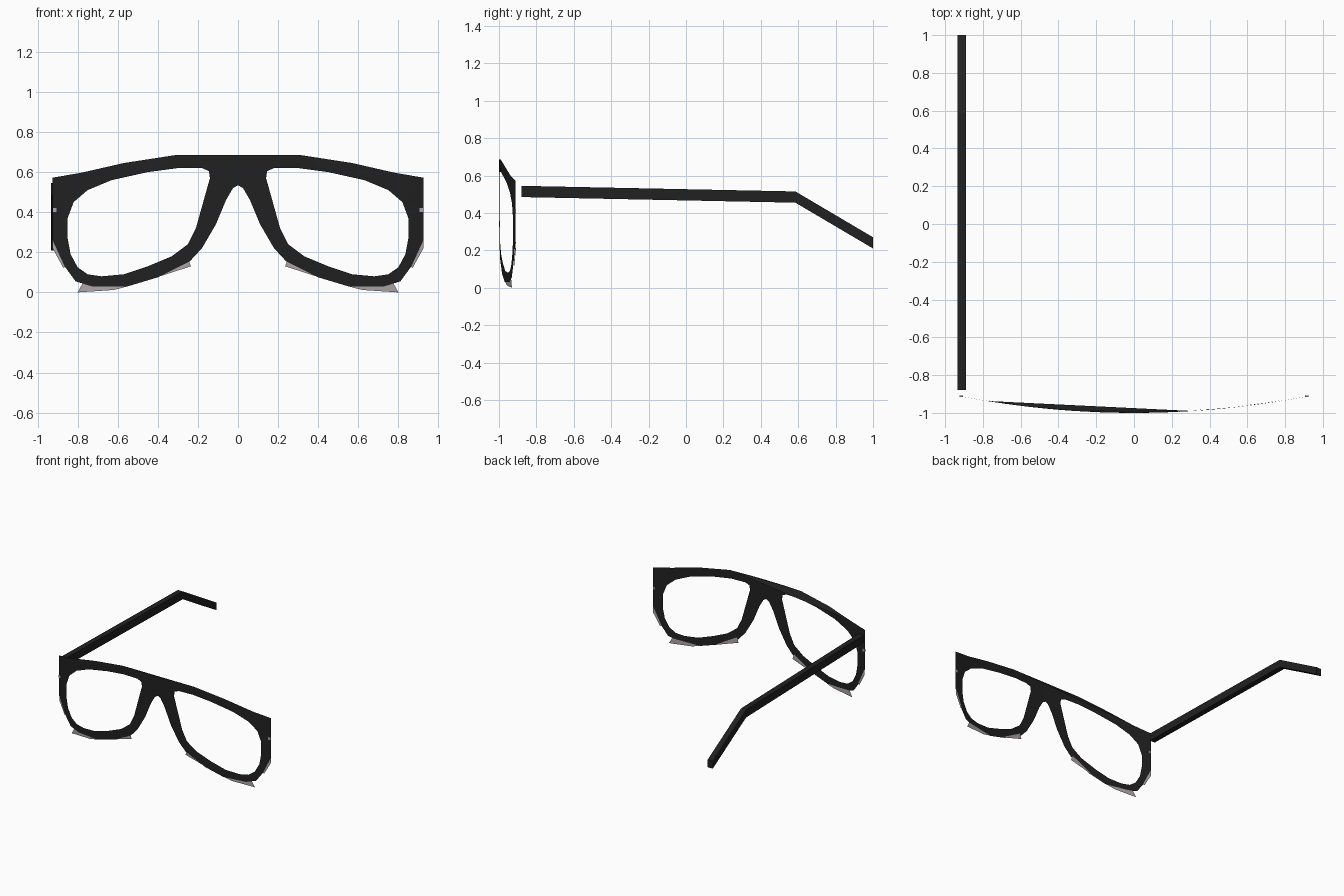
import bpy, bmesh

if "Cube" in bpy.data.objects:
    bpy.data.objects.remove(bpy.data.objects["Cube"])


def material(name, rgb):
    m = bpy.data.materials.new(name)
    m.use_nodes = True
    m.diffuse_color = (*rgb, 1)
    m.node_tree.nodes["Principled BSDF"].inputs["Base Color"].default_value = (*rgb, 1)
    return m


black = material("black plastic", (0.015, 0.015, 0.016))
grey = material("pale grey trim", (0.42, 0.37, 0.38))


def finish(name, bm, mat):
    mesh = bpy.data.meshes.new(name)
    bm.to_mesh(mesh)
    bm.free()
    mesh.materials.append(mat)
    obj = bpy.data.objects.new(name, mesh)
    bpy.context.collection.objects.link(obj)
    return obj


def mirror(points):
    return [(-x, z) for x, z in points]


def wrap(x, z, offset=0):
    """Point on the curved front of the frame."""
    return (x, -1 + 0.104 * x * x + offset, z)


# Front frame: half outline and lens opening, mirrored and filled as a thin sheet
top_edge = [(0.15, 0.685), (0.31, 0.685), (0.57, 0.645), (0.78, 0.597), (0.925, 0.572)]
low_edge = [(0.925, 0.42), (0.925, 0.26), (0.865, 0.13), (0.81, 0.055), (0.73, 0.03),
            (0.55, 0.03), (0.4, 0.075), (0.24, 0.155), (0.18, 0.22), (0.11, 0.34),
            (0.06, 0.46), (0.025, 0.52)]
half = top_edge + low_edge
outline = [(0, 0.685)] + half + [(0, 0.535)] + mirror(half)[::-1]
opening = [(0.14, 0.57), (0.145, 0.605), (0.18, 0.62), (0.3, 0.62), (0.45, 0.6),
           (0.63, 0.56), (0.75, 0.51), (0.82, 0.45), (0.85, 0.37), (0.85, 0.27),
           (0.835, 0.19), (0.8, 0.125), (0.75, 0.09), (0.68, 0.08), (0.57, 0.09),
           (0.45, 0.13), (0.33, 0.18), (0.25, 0.24), (0.21, 0.32)]

bm = bmesh.new()
for loop in (outline, opening, mirror(opening)):
    verts = [bm.verts.new((x, 0, z)) for x, z in loop]
    for i, v in enumerate(verts):
        bm.edges.new((verts[i - 1], v))
bmesh.ops.triangle_fill(bm, use_beauty=True, edges=bm.edges[:], normal=(0, -1, 0))
for f in bm.faces:
    f.normal_update()
    if f.normal.y > 0:
        f.normal_flip()
for v in bm.verts:
    v.co = wrap(v.co.x, v.co.z)
finish("front_frame", bm, black)

# Brow fold: a slim ledge behind the top edge
bm = bmesh.new()
ledge = [(0.31, 0.685), (0.15, 0.685), (0, 0.685)] + mirror(top_edge[:4])
verts = [bm.verts.new(wrap(x, z)) for x, z in ledge]
for a, b in zip(verts[1:-1], verts[2:]):
    f = bm.faces.new((verts[0], a, b))
    f.normal_update()
    if f.normal.z < 0:
        f.normal_flip()
finish("brow_fold", bm, black)

# Pale lens edges and hinge studs showing around the rims, on both sides
slivers = {
    "lens_edge_bottom": [(0.55, 0.03), (0.62, 0.012), (0.8, 0.0), (0.775, 0.045), (0.73, 0.04)],
    "lens_edge_inner": [(0.25, 0.17), (0.235, 0.13), (0.42, 0.07), (0.4, 0.085)],
    "lens_edge_outer": [(0.925, 0.27), (0.925, 0.22), (0.87, 0.12), (0.86, 0.13)],
}
for name, points in slivers.items():
    for side, pts in (("left", points), ("right", mirror(points))):
        bm = bmesh.new()
        bm.faces.new([bm.verts.new(wrap(x, z, 0.003)) for x, z in pts])
        finish(f"{name}_{side}", bm, grey)

for side, s in (("left", 1), ("right", -1)):
    bm = bmesh.new()
    bmesh.ops.create_cube(bm, size=1)
    for v in bm.verts:
        v.co = (s * 0.915 + v.co.x * 0.018, -0.913 + v.co.y * 0.008, 0.41 + v.co.z * 0.02)
    finish(f"hinge_stud_{side}", bm, grey)

# Right temple arm: a bent bar with a square section
bm = bmesh.new()
rings = []
for y, z in ((-0.88, 0.515), (0.585, 0.485), (1.0, 0.24)):
    rings.append([bm.verts.new((-0.912 + dx, y, z + dz))
                  for dx, dz in ((-0.022, -0.03), (0.022, -0.03), (0.022, 0.03), (-0.022, 0.03))])
for a, b in zip(rings, rings[1:]):
    for i in range(4):
        bm.faces.new((a[i - 1], a[i], b[i], b[i - 1]))
bm.faces.new(rings[0])
bm.faces.new(rings[-1][::-1])
bmesh.ops.recalc_face_normals(bm, faces=bm.faces[:])
finish("right_temple_arm", bm, black)
